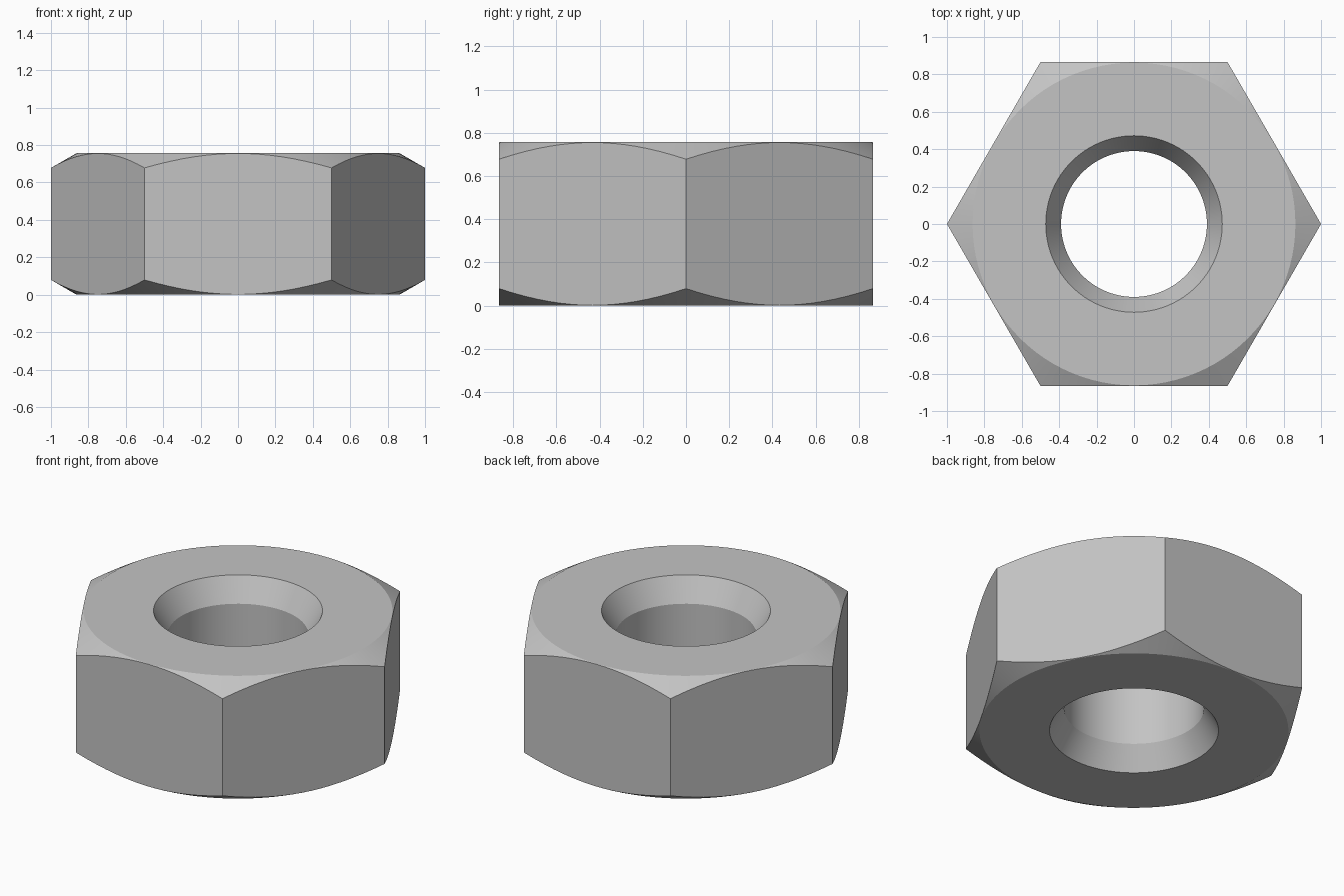
import bpy, bmesh, math

cube = bpy.data.objects.get("Cube")
if cube:
    bpy.data.objects.remove(cube, do_unlink=True)

HEIGHT, SEGMENTS = 0.757, 96
BORE, SINK_RADIUS, SINK_DEPTH = 0.39, 0.472, 0.14
FACE_RADIUS, SLOPE = 0.863, math.tan(math.radians(30))

# Plain metal
steel = bpy.data.materials.new("grey steel")
steel.use_nodes = True
colour = (0.55, 0.55, 0.55, 1)
steel.diffuse_color = colour
steel.node_tree.nodes["Principled BSDF"].inputs["Base Color"].default_value = colour


def section(angle):
    """Closed cross-section of the nut at one angle, as (radius, z) pairs."""
    sector = math.pi / 3
    outer = math.cos(sector / 2) / math.cos(angle % sector - sector / 2)
    drop = (outer - FACE_RADIUS) * SLOPE
    lower = [(BORE, SINK_DEPTH), (SINK_RADIUS, 0), (FACE_RADIUS, 0), (outer, drop)]
    return lower + [(r, HEIGHT - z) for r, z in reversed(lower)]


# Sweep the section round the axis: bore, countersinks, chamfers and hexagonal sides
bm = bmesh.new()
rings = []
for i in range(SEGMENTS):
    a = math.tau * i / SEGMENTS
    rings.append([bm.verts.new((r * math.cos(a), r * math.sin(a), z)) for r, z in section(a)])
for i, ring in enumerate(rings):
    after = rings[(i + 1) % SEGMENTS]
    for j in range(len(ring)):
        k = (j + 1) % len(ring)
        bm.faces.new((ring[j], after[j], after[k], ring[k]))
bmesh.ops.recalc_face_normals(bm, faces=bm.faces)

mesh = bpy.data.meshes.new("hex_nut")
bm.to_mesh(mesh)
bm.free()
mesh.materials.append(steel)
nut = bpy.data.objects.new("hex_nut", mesh)
bpy.context.collection.objects.link(nut)

# Smooth the round surfaces, keep the machined edges crisp
bpy.context.view_layer.objects.active = nut
nut.select_set(True)
bpy.ops.object.shade_smooth_by_angle(angle=math.radians(25))
